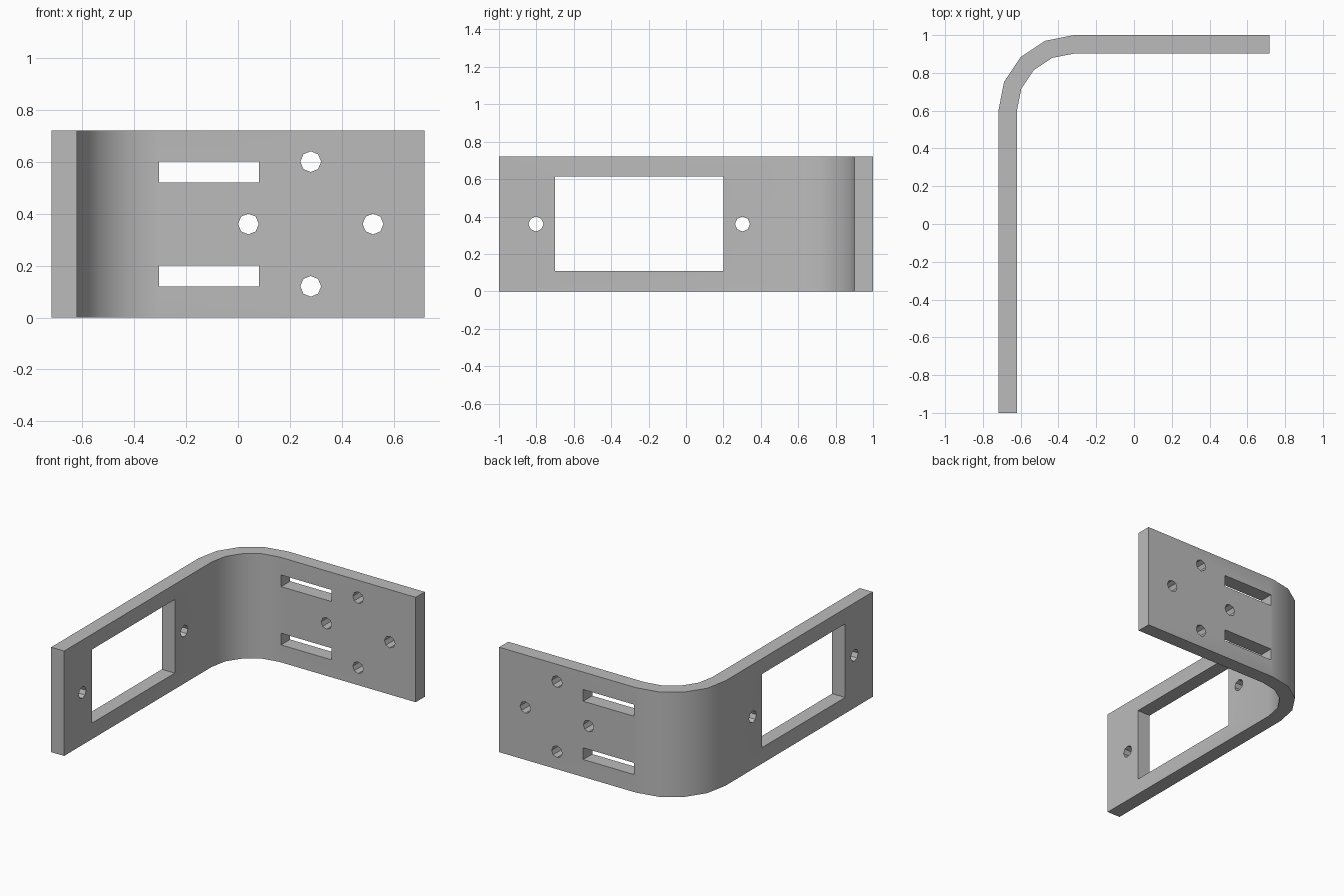
import bpy, bmesh, math
from mathutils import Matrix

cube = bpy.data.objects.get("Cube")
if cube:
    bpy.data.objects.remove(cube, do_unlink=True)

HALF_W, HEIGHT, THICK = 0.718, 0.72, 0.098
BEND = 0.4
MID = HEIGHT / 2

steel = bpy.data.materials.new("grey_steel")
steel.use_nodes = True
grey = (0.5, 0.5, 0.5, 1)
steel.diffuse_color = grey
steel.node_tree.nodes["Principled BSDF"].inputs["Base Color"].default_value = grey


def make_object(name, bm):
    bmesh.ops.recalc_face_normals(bm, faces=bm.faces)
    mesh = bpy.data.meshes.new(name)
    bm.to_mesh(mesh)
    bm.free()
    mesh.materials.append(steel)
    obj = bpy.data.objects.new(name, mesh)
    bpy.context.collection.objects.link(obj)
    return obj


def bend_path(radius):
    """Plan line of one plate surface: side arm, rounded corner, back arm."""
    cx, cy = BEND - HALF_W, 1 - BEND
    arc = [(cx - radius * math.cos(a), cy + radius * math.sin(a))
           for a in (math.pi / 8 * i for i in range(5))]
    return [(cx - radius, -1)] + arc + [(HALF_W, cy + radius)]


# Bent plate, extruded upward from its plan profile
bm = bmesh.new()
outline = bend_path(BEND) + bend_path(BEND - THICK)[::-1]
base = bm.faces.new([bm.verts.new((x, y, 0)) for x, y in outline])
top = bmesh.ops.extrude_face_region(bm, geom=[base])["geom"]
bmesh.ops.translate(bm, vec=(0, 0, HEIGHT),
                    verts=[v for v in top if isinstance(v, bmesh.types.BMVert)])
bracket = make_object("bent_bracket", bm)

# Cutting shapes: lie in local XY (across, up), depth along local Z
bm = bmesh.new()
back = Matrix.Translation((0, 1 - THICK / 2, 0)) @ Matrix.Rotation(math.pi / 2, 4, "X")
side = (Matrix.Translation((THICK / 2 - HALF_W, 0, 0))
        @ Matrix.Rotation(math.pi / 2, 4, "Z") @ Matrix.Rotation(math.pi / 2, 4, "X"))


def hole(frame, u, z):
    bmesh.ops.create_cone(bm, cap_ends=True, segments=8, radius1=0.04, radius2=0.04,
                          depth=0.3, matrix=frame @ Matrix.Translation((u, z, 0)))


def slot(frame, u0, u1, z0, z1):
    size = Matrix.Diagonal((u1 - u0, z1 - z0, 0.3, 1))
    place = Matrix.Translation(((u0 + u1) / 2, (z0 + z1) / 2, 0))
    bmesh.ops.create_cube(bm, size=1, matrix=frame @ place @ size)


# Back arm: four holes in a diamond and two slots
for i in range(4):
    a = i * math.pi / 2
    hole(back, 0.28 + 0.24 * math.cos(a), MID + 0.24 * math.sin(a))
for z in (0.12, 0.52):
    slot(back, -0.304, 0.08, z, z + 0.08)

# Side arm: large window with a hole at each end
slot(side, -0.7, 0.2, 0.11, 0.615)
for y in (-0.802, 0.302):
    hole(side, y, MID)

cutter = make_object("hole_cutter", bm)
cutter.hide_render = True
cutter.hide_viewport = True

cut = bracket.modifiers.new("holes", "BOOLEAN")
cut.operation = "DIFFERENCE"
cut.solver = "EXACT"
cut.object = cutter

# Bake the holes in, then smooth the bend
bpy.context.view_layer.update()
cut_mesh = bpy.data.meshes.new_from_object(
    bracket.evaluated_get(bpy.context.evaluated_depsgraph_get()))
bracket.modifiers.clear()
bracket.data = cut_mesh
bpy.data.objects.remove(cutter, do_unlink=True)

for o in bpy.context.selected_objects:
    o.select_set(False)
bracket.select_set(True)
bpy.context.view_layer.objects.active = bracket
bpy.ops.object.shade_smooth_by_angle(angle=math.radians(30))
